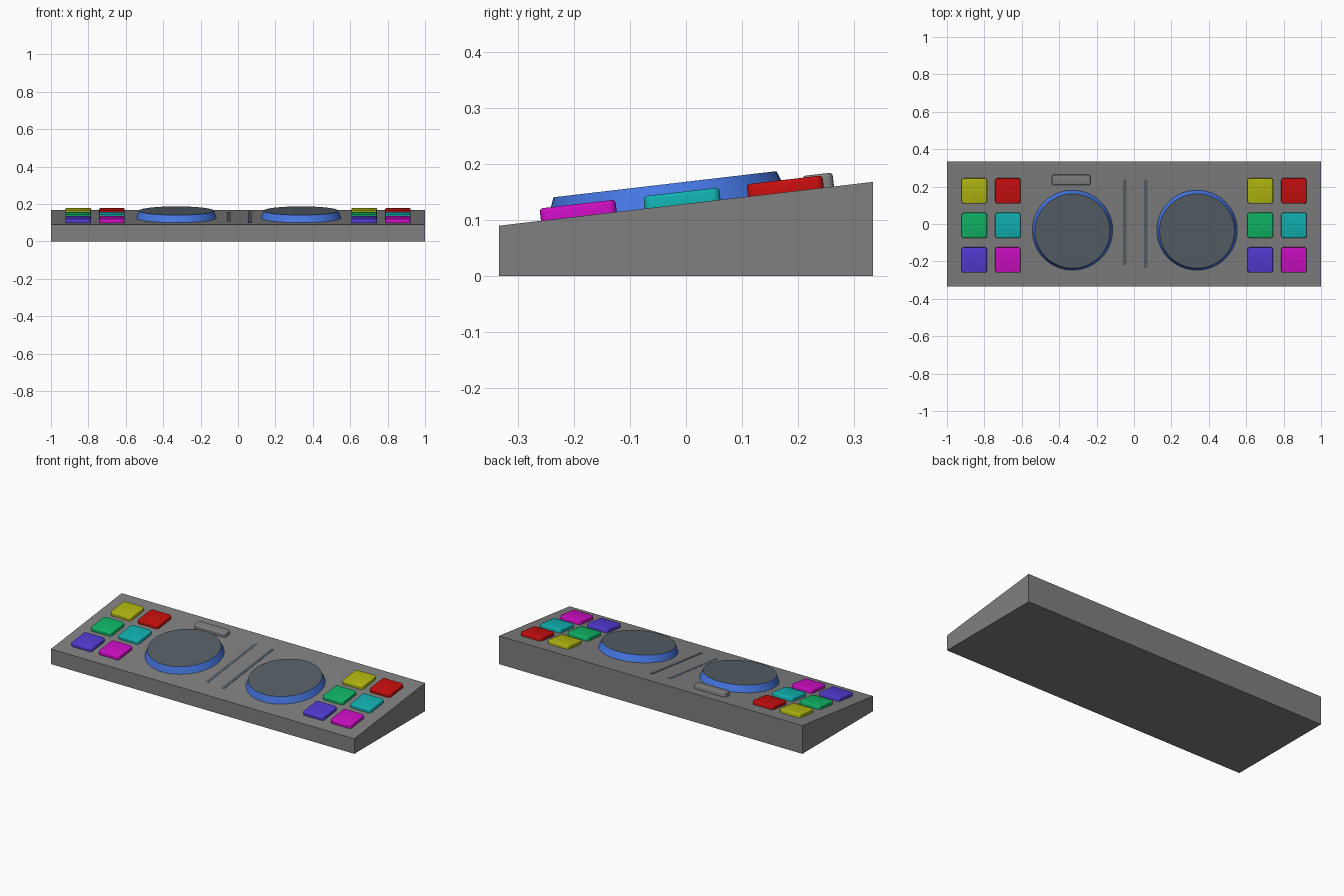
import bpy, bmesh, math
from mathutils import Matrix

if "Cube" in bpy.data.objects:
    bpy.data.objects.remove(bpy.data.objects["Cube"])

D, ZF, ZB = 0.333, 0.09, 0.168           # half depth, front and back height
TILT = math.atan2(ZB - ZF, 2 * D)


def srgb(name, r, g, b):
    m = bpy.data.materials.new(name)
    lin = lambda c: ((c / 255 + 0.055) / 1.055) ** 2.4 if c > 10 else c / 255 / 12.92
    m.diffuse_color = (lin(r), lin(g), lin(b), 1)
    m.use_nodes = True
    m.node_tree.nodes["Principled BSDF"].inputs["Base Color"].default_value = m.diffuse_color
    return m


GREY = srgb("body grey", 128, 128, 128)
SLATE = srgb("platter slate", 86, 96, 104)
BLUE = srgb("rim blue", 70, 120, 228)
YELLOW = srgb("yellow", 178, 184, 16)
RED = srgb("red", 200, 14, 14)
GREEN = srgb("green", 16, 182, 102)
CYAN = srgb("cyan", 18, 178, 178)
VIOLET = srgb("violet", 82, 60, 212)
MAGENTA = srgb("magenta", 206, 14, 196)


def make(name, bm, mats, x=None, y=0):
    """Finish a mesh; if x is given, seat it on the sloping top."""
    bmesh.ops.recalc_face_normals(bm, faces=bm.faces)
    me = bpy.data.meshes.new(name)
    bm.to_mesh(me)
    bm.free()
    for m in mats:
        me.materials.append(m)
    ob = bpy.data.objects.new(name, me)
    bpy.context.collection.objects.link(ob)
    if x is not None:
        z = (ZF + ZB) / 2 + math.tan(TILT) * y
        ob.matrix_world = Matrix.Translation((x, y, z)) @ Matrix.Rotation(TILT, 4, 'X')
    return ob


def smooth(ob):
    bpy.ops.object.select_all(action='DESELECT')
    ob.select_set(True)
    bpy.context.view_layer.objects.active = ob
    bpy.ops.object.shade_smooth_by_angle(angle=math.radians(35))


def slab(name, x, y, w, d, h, mat, corner=0.0, edge=0.0):
    """Block with rounded corners and a softened top edge."""
    sink = 0.003
    bm = bmesh.new()
    bmesh.ops.create_cube(bm, size=1)
    bmesh.ops.scale(bm, verts=bm.verts, vec=(w, d, h + sink))
    bmesh.ops.translate(bm, verts=bm.verts, vec=(0, 0, (h - sink) / 2))
    if corner:
        up = [e for e in bm.edges if abs(e.verts[0].co.z - e.verts[1].co.z) > 1e-4]
        bmesh.ops.bevel(bm, geom=up, offset=corner, segments=4, profile=0.5, affect='EDGES')
    if edge:
        rim = [e for e in bm.edges if all(v.co.z > h - 1e-4 for v in e.verts)]
        bmesh.ops.bevel(bm, geom=rim, offset=edge, segments=3, profile=0.5, affect='EDGES')
    ob = make(name, bm, [mat], x, y)
    smooth(ob)
    return ob


# wedge-shaped body, extruded side profile
bm = bmesh.new()
side = bm.faces.new([bm.verts.new((-1, y, z)) for y, z in
                     ((-D, 0), (D, 0), (D, ZB), (-D, ZF))])
ext = bmesh.ops.extrude_face_region(bm, geom=[side])["geom"]
bmesh.ops.translate(bm, verts=[v for v in ext if isinstance(v, bmesh.types.BMVert)], vec=(2, 0, 0))
make("body", bm, [GREY])

# turntable platters: tapered blue rim with slate top
for label, x in (("left", -0.329), ("right", 0.337)):
    bm = bmesh.new()
    bmesh.ops.create_cone(bm, cap_ends=True, segments=64, radius1=0.217, radius2=0.2, depth=0.044)
    bmesh.ops.translate(bm, verts=bm.verts, vec=(0, 0, 0.017))
    bm.normal_update()
    for f in bm.faces:
        f.material_index = 1 if f.normal.z > 0.9 else 0
    smooth(make(label + "_platter", bm, [BLUE, SLATE], x, -0.033))

# coloured pads, two columns by three rows on each side
ROWS = ((0.178, YELLOW, RED), (-0.006, GREEN, CYAN), (-0.191, VIOLET, MAGENTA))
for label, x0 in (("left", -0.764), ("right", 0.765)):
    for r, (y, *cols) in enumerate(ROWS):
        for c, mat in enumerate(cols):
            slab(f"{label}_pad_{r}_{c}", x0 + (c - 0.5) * 0.18, y,
                 0.136, 0.136, 0.022, mat, 0.014, 0.006)

# long button behind the left platter
slab("rear_button", -0.336, 0.237, 0.206, 0.054, 0.025, GREY, 0.012, 0.006)

# thin slider tracks between the platters
slab("left_track", -0.05, 0.01, 0.018, 0.46, 0.001, SLATE)
slab("right_track", 0.063, 0.002, 0.018, 0.475, 0.002, SLATE)
